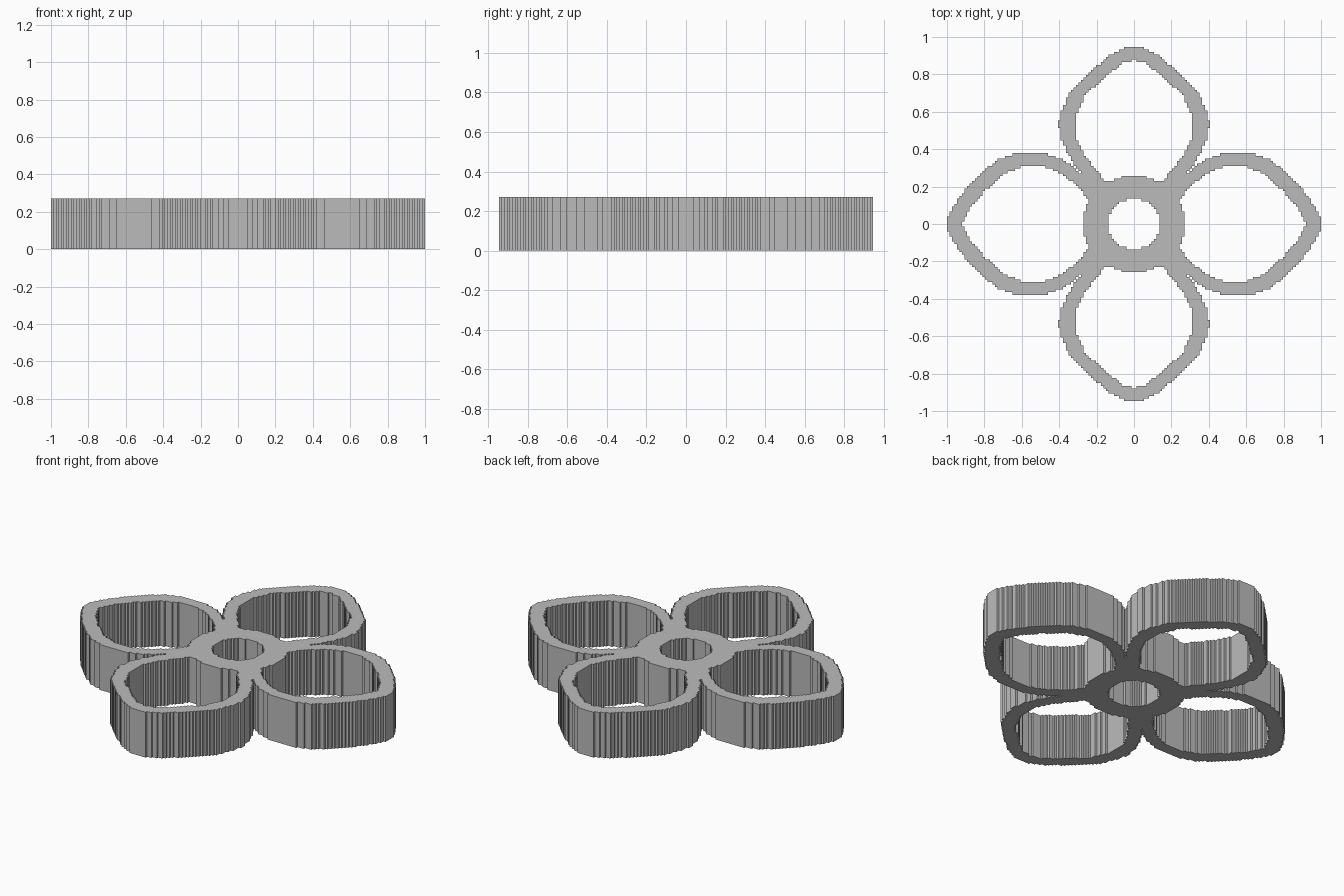
import bpy, bmesh, math

if "Cube" in bpy.data.objects:
    bpy.data.objects.remove(bpy.data.objects["Cube"])

CELL = 2 / 148          # size of the stair steps on the outline
HEIGHT = 0.27

# Quarter profiles, used with |x| and |y|
SIDE_OUT = [(0, 0), (.32, .305), (.38, .345), (.48, .381), (.62, .381), (.73, .345),
            (.84, .25), (.94, .135), (.985, .06), (1.005, 0)]
SIDE_IN = [(.2, 0), (.24, .13), (.33, .225), (.40, .275), (.48, .307), (.60, .307),
           (.70, .265), (.80, .175), (.88, .085), (.915, 0)]
END_OUT = [(0, 0), (.315, .31), (.36, .385), (.39, .46), (.402, .53), (.39, .60), (.34, .71),
           (.25, .80), (.15, .885), (.07, .936), (0, .95)]
END_IN = [(0, .2), (.15, .225), (.22, .31), (.28, .39), (.317, .47), (.313, .58), (.26, .69),
          (.15, .79), (.07, .857), (0, .875)]


def inside(x, y, poly):
    hit = False
    for (ax, ay), (bx, by) in zip(poly, poly[1:] + poly[:1]):
        if (ay > y) != (by > y) and x < ax + (y - ay) * (bx - ax) / (by - ay):
            hit = not hit
    return hit


def oval(x, y, rx, ry):
    return (x / rx) ** 2 + (y / ry) ** 2 < 1


def solid(x, y):
    x, y = abs(x), abs(y)
    if oval(x, y, .142, .135):
        return False
    if oval(x, y, .272, .258):
        return True
    petal = inside(x, y, SIDE_OUT) or inside(x, y, END_OUT)
    return petal and not (inside(x, y, SIDE_IN) or inside(x, y, END_IN))


# Flat stepped flower outline made of square cells
bm = bmesh.new()
grid = {}


def corner(i, j):
    if (i, j) not in grid:
        grid[i, j] = bm.verts.new((i * CELL, j * CELL, 0))
    return grid[i, j]


for i in range(-74, 74):
    for j in range(-70, 70):
        if solid((i + .5) * CELL, (j + .5) * CELL):
            bm.faces.new([corner(i, j), corner(i + 1, j), corner(i + 1, j + 1), corner(i, j + 1)])

# Raise it into a solid and merge the flat areas
ext = bmesh.ops.extrude_face_region(bm, geom=bm.faces[:], use_keep_orig=True)
for v in ext["geom"]:
    if isinstance(v, bmesh.types.BMVert):
        v.co.z = HEIGHT
bmesh.ops.recalc_face_normals(bm, faces=bm.faces[:])
bmesh.ops.dissolve_limit(bm, angle_limit=math.radians(1), verts=bm.verts[:], edges=bm.edges[:])

mesh = bpy.data.meshes.new("flower_cutter")
bm.to_mesh(mesh)
bm.free()
mat = bpy.data.materials.new("plain grey")
mat.diffuse_color = (0.5, 0.5, 0.5, 1)
mat.use_nodes = True
mat.node_tree.nodes["Principled BSDF"].inputs["Base Color"].default_value = mat.diffuse_color
mesh.materials.append(mat)
bpy.context.collection.objects.link(bpy.data.objects.new("flower_cutter", mesh))
